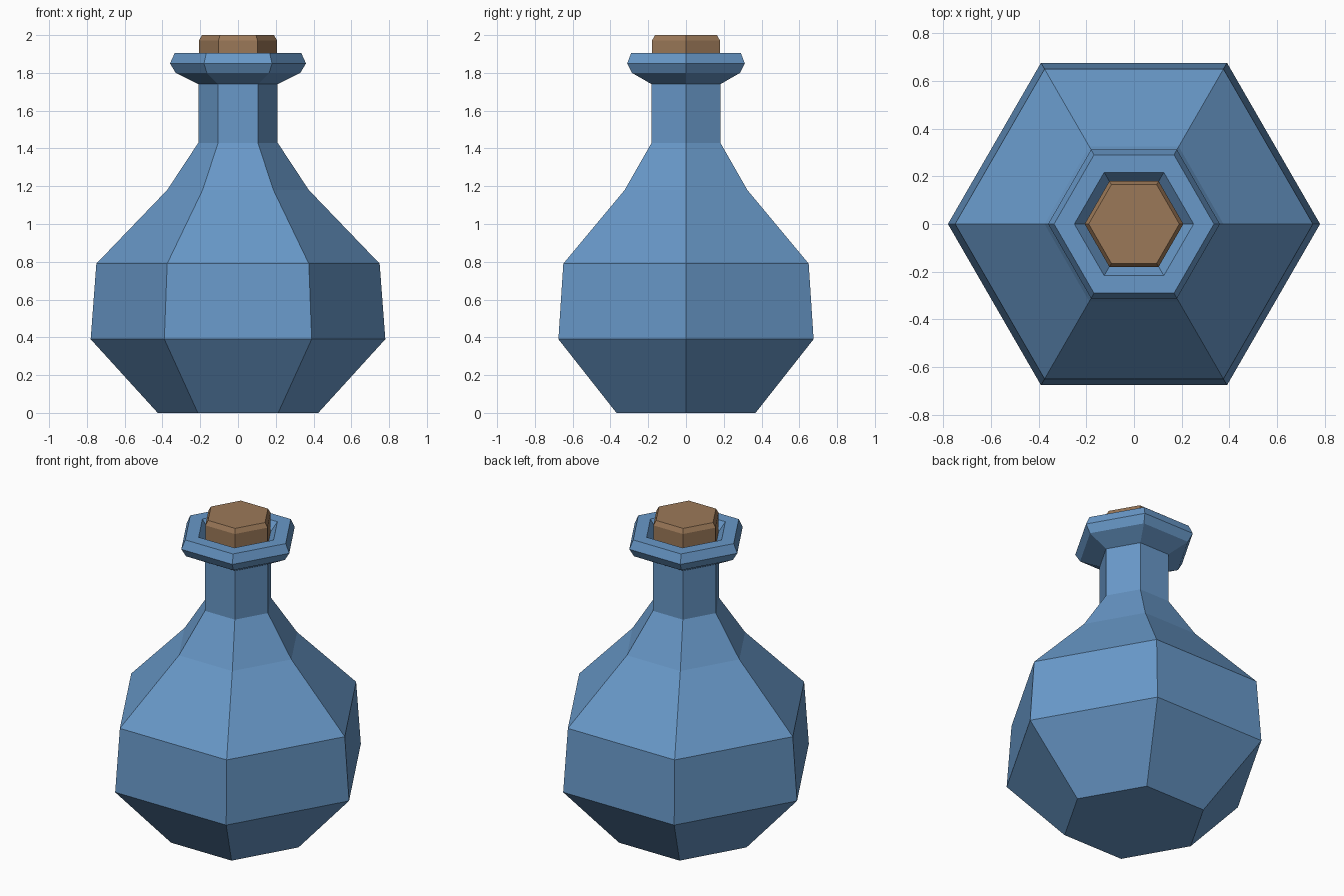
import bpy, bmesh, math

if "Cube" in bpy.data.objects:
    bpy.data.objects.remove(bpy.data.objects["Cube"])

SIDES = 6


def material(name, rgb):
    m = bpy.data.materials.new(name)
    m.diffuse_color = (*rgb, 1)
    m.use_nodes = True
    m.node_tree.nodes["Principled BSDF"].inputs["Base Color"].default_value = m.diffuse_color
    return m


def lathe(name, profile, mat):
    """Six-sided solid from (radius, height) rings, capped at both ends."""
    bm = bmesh.new()
    rings = []
    for r, z in profile:
        rings.append([bm.verts.new((r * math.cos(math.tau * i / SIDES),
                                    r * math.sin(math.tau * i / SIDES), z))
                      for i in range(SIDES)])
    for a, b in zip(rings, rings[1:]):
        for i in range(SIDES):
            j = (i + 1) % SIDES
            bm.faces.new((a[i], a[j], b[j], b[i]))
    bm.faces.new(rings[0][::-1])
    bm.faces.new(rings[-1])
    bmesh.ops.recalc_face_normals(bm, faces=bm.faces)
    mesh = bpy.data.meshes.new(name)
    bm.to_mesh(mesh)
    bm.free()
    mesh.materials.append(mat)
    obj = bpy.data.objects.new(name, mesh)
    bpy.context.collection.objects.link(obj)
    return obj


blue = material("blue glass", (0.138, 0.314, 0.578))
brown = material("cork brown", (0.33, 0.19, 0.098))

# Bottle: body, shoulder, neck, flared lip and sloping mouth
lathe("bottle", [
    (0.425, 0.0), (0.78, 0.39), (0.75, 0.79), (0.375, 1.18),
    (0.21, 1.43), (0.21, 1.74),
    (0.33, 1.80), (0.36, 1.85), (0.335, 1.905),
    (0.25, 1.905), (0.20, 1.84),
], blue)

# Stopper with chamfered top
lathe("stopper", [(0.207, 1.80), (0.207, 1.972), (0.19, 2.0)], brown)
